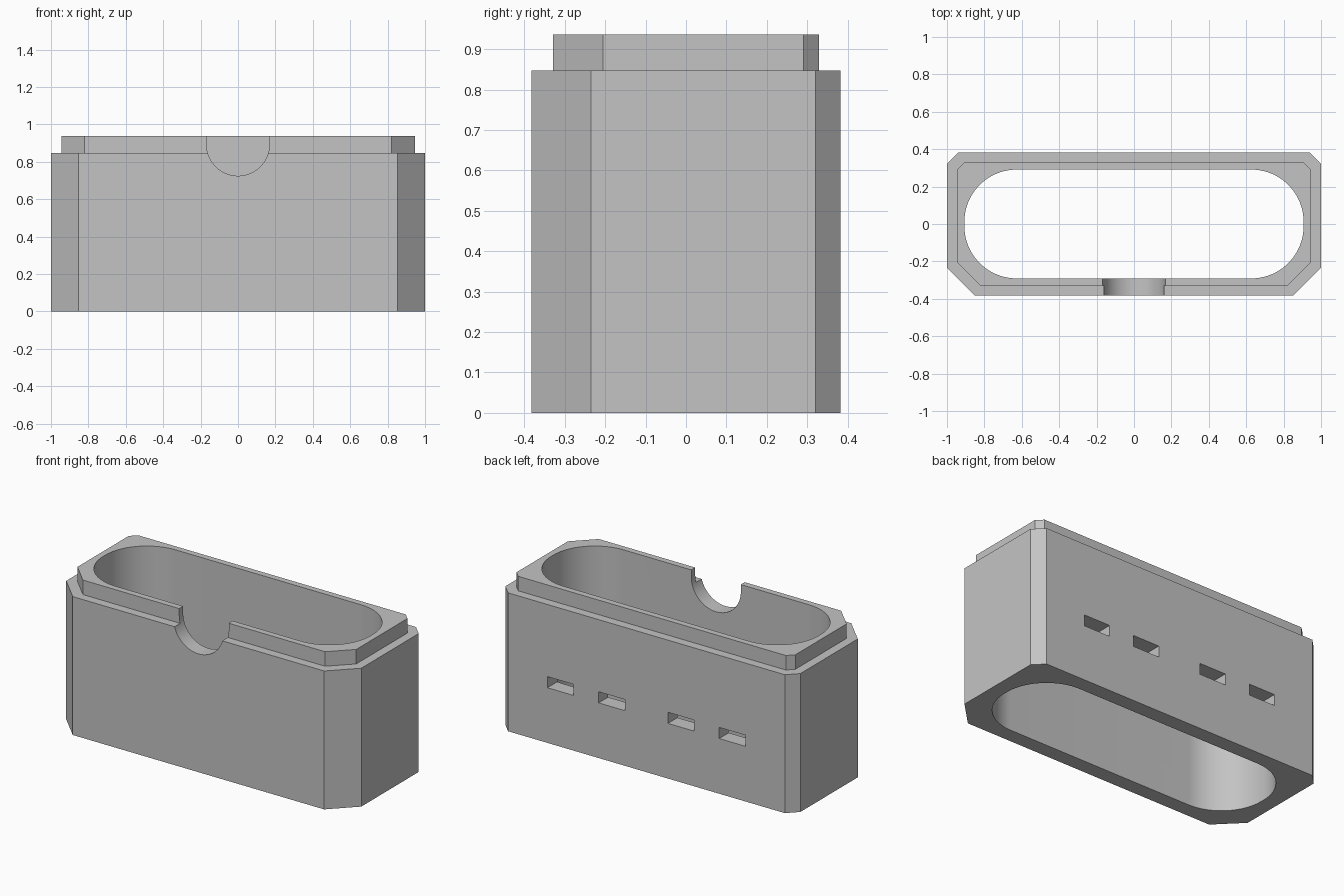
import bpy, bmesh, math
from mathutils import Vector

if "Cube" in bpy.data.objects:
    bpy.data.objects.remove(bpy.data.objects["Cube"])

grey = bpy.data.materials.new("light grey")
grey.diffuse_color = (0.55, 0.55, 0.55, 1)
grey.use_nodes = True
grey.node_tree.nodes["Principled BSDF"].inputs["Base Color"].default_value = grey.diffuse_color


def prism(name, pts, extrude):
    """Solid made by extruding a closed outline of 3D points."""
    bm = bmesh.new()
    base = bm.faces.new([bm.verts.new(p) for p in pts])
    top = bmesh.ops.extrude_face_region(bm, geom=[base])["geom"]
    bmesh.ops.translate(bm, vec=Vector(extrude),
                        verts=[v for v in top if isinstance(v, bmesh.types.BMVert)])
    bmesh.ops.recalc_face_normals(bm, faces=bm.faces)
    me = bpy.data.meshes.new(name)
    bm.to_mesh(me)
    bm.free()
    me.materials.append(grey)
    ob = bpy.data.objects.new(name, me)
    bpy.context.collection.objects.link(ob)
    return ob


def chamfered(x, y, front, back, z):
    """Rectangle with large front chamfers and small back chamfers."""
    half = [(x - front, -y), (x, -y + front), (x, y - back), (x - back, y)]
    return [(a, b, z) for a, b in half] + [(-a, b, z) for a, b in reversed(half)]


def combine(target, tool, operation):
    mod = target.modifiers.new(operation, 'BOOLEAN')
    mod.object, mod.operation, mod.solver = tool, operation, 'EXACT'
    bpy.context.view_layer.objects.active = target
    bpy.ops.object.modifier_apply(modifier=mod.name)
    bpy.data.objects.remove(tool)


# Chamfered outer shell with the stepped-in lip on top
shell = prism("case_shell", chamfered(1, 0.383, 0.148, 0.062, 0), (0, 0, 0.848))
lip = prism("lip", chamfered(0.945, 0.329, 0.124, 0.038, 0.4), (0, 0, 0.537))
combine(shell, lip, 'UNION')

# Rounded cavity, open at top and bottom
r, hx, hy, n = 0.28, 0.907, 0.291, 20
cavity = []
for k, (sx, sy) in enumerate([(1, 1), (-1, 1), (-1, -1), (1, -1)]):
    for i in range(n + 1):
        a = math.pi / 2 * (k + i / n)
        cavity.append((sx * (hx - r) + r * math.cos(a),
                       sy * (hy - r) + r * math.sin(a), -0.2))
combine(shell, prism("cavity_cutter", cavity, (0, 0, 1.5)), 'DIFFERENCE')

# U-shaped finger notch in the front wall
r, zc, n = 0.168, 0.893, 32
notch = [(-r, -0.6, 1.2)]
notch += [(-r * math.cos(math.pi * i / n), -0.6, zc - r * math.sin(math.pi * i / n))
          for i in range(n + 1)]
notch.append((r, -0.6, 1.2))
combine(shell, prism("notch_cutter", notch, (0, 0.6, 0)), 'DIFFERENCE')

# Four slots through the back wall
for x in (-0.582, -0.235, 0.235, 0.582):
    slot = [(x + sx * 0.089, 0.15, z)
            for sx, z in ((-1, 0.338), (1, 0.338), (1, 0.406), (-1, 0.406))]
    combine(shell, prism("slot_cutter", slot, (0, 0.4, 0)), 'DIFFERENCE')

# Smooth cavity and notch, crisp chamfers
bpy.ops.object.select_all(action='DESELECT')
shell.select_set(True)
bpy.context.view_layer.objects.active = shell
bpy.ops.object.shade_smooth_by_angle(angle=math.radians(25))
